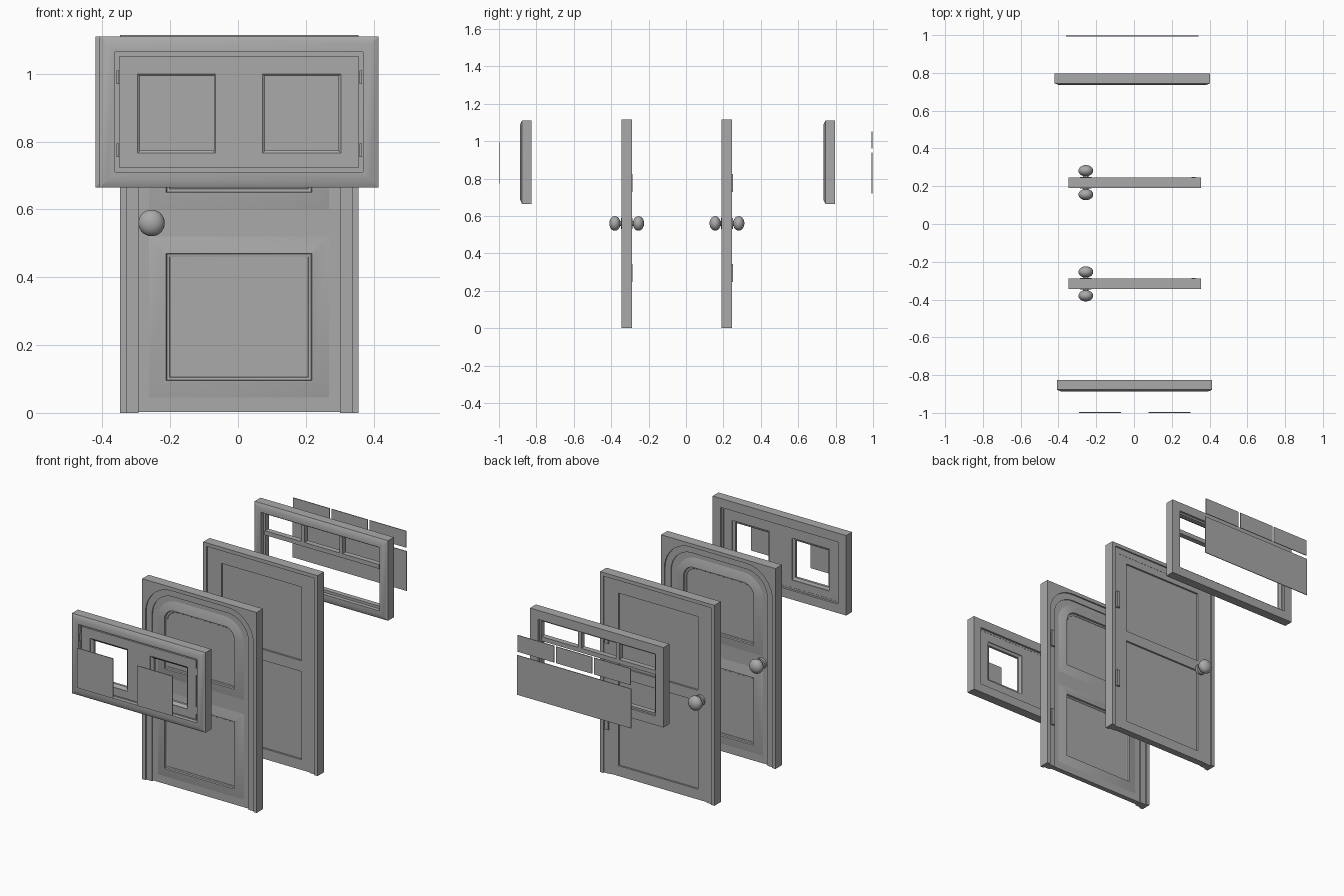
import bpy, bmesh, math
from mathutils import Matrix

if "Cube" in bpy.data.objects:
    bpy.data.objects.remove(bpy.data.objects["Cube"])

MAT = bpy.data.materials.new("plain_grey")
MAT.diffuse_color = (0.40, 0.40, 0.40, 1)
MAT.use_nodes = True
MAT.node_tree.nodes["Principled BSDF"].inputs["Base Color"].default_value = MAT.diffuse_color


def finish(name, bm):
    bmesh.ops.remove_doubles(bm, verts=bm.verts[:], dist=1e-5)
    bmesh.ops.recalc_face_normals(bm, faces=bm.faces[:])
    me = bpy.data.meshes.new(name)
    bm.to_mesh(me)
    bm.free()
    me.materials.append(MAT)
    ob = bpy.data.objects.new(name, me)
    bpy.context.collection.objects.link(ob)
    bpy.context.view_layer.objects.active = ob
    ob.select_set(True)
    bpy.ops.object.shade_smooth_by_angle(angle=math.radians(30))
    ob.select_set(False)
    return ob


def boxes(name, y0, y1, rects):
    """Join boxes of the same depth, each given as x0, x1, z0, z1."""
    bm = bmesh.new()
    for x0, x1, z0, z1 in rects:
        m = Matrix.Translation(((x0 + x1) / 2, (y0 + y1) / 2, (z0 + z1) / 2))
        m = m @ Matrix.Diagonal((x1 - x0, y1 - y0, z1 - z0, 1))
        bmesh.ops.create_cube(bm, size=1, matrix=m)
    return finish(name, bm)


def outline(x0, x1, z0, z1, r, n=10):
    """Rectangle path whose two top corners are rounded by r."""
    pts = [(x0, z0)]
    for cx, a0 in ((x0 + r, math.pi), (x1 - r, math.pi / 2)):
        for i in range(n + 1):
            a = a0 - math.pi / 2 * i / n
            pts.append((cx + r * math.cos(a), z1 - r + r * math.sin(a)))
    return pts + [(x1, z0)]


def sweep(name, rect, profile, cap=False, open_bottom=False):
    """Sweep a profile of (inset, y, corner radius) around a rectangle."""
    x0, x1, z0, z1 = rect
    bm = bmesh.new()
    loops = []
    for d, y, r in profile:
        zb = z0 if open_bottom else z0 + d
        loops.append([bm.verts.new((x, y, z)) for x, z in outline(x0 + d, x1 - d, zb, z1 - d, r)])
    pairs = list(zip(loops, loops[1:])) + ([] if cap else [(loops[-1], loops[0])])
    count = len(loops[0])
    for a, b in pairs:
        for i in range(count - 1 if open_bottom else count):
            j = (i + 1) % count
            bm.faces.new((a[i], a[j], b[j], b[i]))
    if cap:
        bm.faces.new(loops[-1])
    if open_bottom:
        bm.faces.new([lp[0] for lp in loops])
        bm.faces.new([lp[-1] for lp in loops])
    return finish(name, bm)


def knob(name, x, y, z, side):
    """Round knob with neck and rosette, side is -1 for front, 1 for back."""
    bm = bmesh.new()
    bmesh.ops.create_uvsphere(bm, u_segments=24, v_segments=14, radius=1,
                              matrix=Matrix.Translation((x, y + side * 0.04, z)) @ Matrix.Diagonal((0.039, 0.03, 0.039, 1)))
    for rad, depth in ((0.03, 0.016), (0.014, 0.06)):
        bmesh.ops.create_cone(bm, cap_ends=True, segments=24, radius1=rad, radius2=rad, depth=depth,
                              matrix=Matrix.Translation((x, y, z)) @ Matrix.Rotation(math.pi / 2, 4, 'X'))
    finish(name, bm)


def door(name, yc, arch):
    h, x0, x1, top = 0.028, -0.348, 0.356, 1.115
    # Stepped jamb, open at the floor
    r1, r2 = (0.16, 0.13) if arch else (0, 0)
    half = [(0, h, 0), (0.02, h, r1), (0.02, h - 0.008, r1), (0.055, h - 0.008, r2)]
    prof = [(d, yc - y, r) for d, y, r in half] + [(d, yc + y, r) for d, y, r in reversed(half)]
    sweep(name + "_jamb", (x0, x1, 0, top), prof, open_bottom=True)
    lx0, lx1, lt = x0 + 0.055, x1 - 0.055, top - 0.055
    f = h - 0.014
    if arch:
        # Leaf with rounded head and raised panel mouldings on both faces
        bm = bmesh.new()
        rings = [[bm.verts.new((x, yc + s * f, z)) for x, z in outline(lx0, lx1, 0.003, lt, r2)] for s in (-1, 1)]
        n = len(rings[0])
        for i in range(n):
            j = (i + 1) % n
            bm.faces.new((rings[0][i], rings[0][j], rings[1][j], rings[1][i]))
        for ring in rings:
            bm.faces.new(ring)
        finish(name + "_leaf", bm)
        for s, face in ((-1, "front"), (1, "back")):
            for part, z0, z1, ra, rb in (("lower", 0.045, 0.52, 0, 0), ("upper", 0.60, 1.035, 0.12, 0.06)):
                prof = [(0, f, ra), (0.045, f + 0.013, rb + 0.01), (0.05, f + 0.013, rb),
                        (0.052, f + 0.004, rb), (0.06, f + 0.002, rb), (0.061, f + 0.0006, rb)]
                sweep(f"{name}_{part}_moulding_{face}", (-0.262, 0.268, z0, z1),
                      [(d, yc + s * y, r) for d, y, r in prof], cap=True)
    else:
        # Stiles and rails around two flat recessed panels
        f = h - 0.009
        px0, px1 = -0.242, 0.25
        boxes(name + "_stiles_and_rails", yc - f, yc + f,
              [(lx0, px0, 0.003, lt), (px1, lx1, 0.003, lt), (px0, px1, 0.003, 0.06),
               (px0, px1, 0.55, 0.61), (px0, px1, 1.02, lt)])
        boxes(name + "_panels", yc - f + 0.01, yc + f - 0.01,
              [(px0, px1, 0.06, 0.55), (px0, px1, 0.61, 1.02)])
    # Knobs and hinges
    for s, face in ((-1, "front"), (1, "back")):
        knob(f"{name}_knob_{face}", -0.255, yc + s * (h - 0.005), 0.56, s)
    boxes(name + "_hinges", yc + h - 0.012, yc + h + 0.003,
          [(0.305, 0.325, z - 0.048, z + 0.048) for z in (0.295, 0.775)])


def window_frame(name, rect, y):
    """Chamfered outer frame with an inner stop, front face at y."""
    prof = [(0, y + 0.01), (0.022, y), (0.046, y), (0.046, y + 0.022),
            (0.06, y + 0.022), (0.06, y + 0.05), (0.05, y + 0.05), (0.05, y + 0.062), (0, y + 0.062)]
    sweep(name, rect, [(d, yy, 0) for d, yy in prof])


# Two-light window
window_frame("front_window_frame", (-0.408, 0.414, 0.665, 1.11), -0.887)
sx0, sx1, sz0, sz1 = -0.35, 0.356, 0.722, 1.052
lights = [(-0.296, -0.066, 0.766, 1.0), (0.072, 0.304, 0.766, 1.0)]
boxes("front_window_sash", -0.876, -0.838,
      [(sx0, lights[0][0], sz0, sz1), (lights[0][1], lights[1][0], sz0, sz1), (lights[1][1], sx1, sz0, sz1)]
      + [(a, b, z0, z1) for a, b, _, _ in lights for z0, z1 in ((sz0, 0.766), (1.0, sz1))])
for side, r in zip(("left", "right"), lights):
    sweep(side + "_glazing_bead", r, [(0, -0.874, 0), (0.008, -0.868, 0), (0.014, -0.862, 0),
                                     (0.014, -0.848, 0), (0, -0.842, 0)])
boxes("front_window_hinges", -0.88, -0.86,
      [(x - 0.004, x + 0.004, z - 0.02, z + 0.02) for x in (-0.355, 0.362) for z in (0.775, 0.99)])
boxes("front_window_panes", -1.0, -0.996, [(-0.29, -0.07, 0.773, 0.995), (0.078, 0.298, 0.773, 0.995)])

# Arched panel door and plain panel door
door("arched_door", -0.317, True)
door("plain_door", 0.219, False)

# Window with three small lights above a wide one
window_frame("back_window_frame", (-0.42, 0.402, 0.665, 1.11), 0.735)
bars = (-0.126, 0.108)
boxes("back_window_bars", 0.75, 0.78,
      [(-0.362, 0.344, 0.936, 0.96)] + [(x - 0.01, x + 0.01, 0.96, 1.052) for x in bars])
edges = (-0.362,) + bars + (0.344,)
boxes("back_window_panes", 0.993, 0.997, [(-0.36, 0.342, 0.72, 0.94)]
      + [(a + 0.006, b - 0.006, 0.96, 1.052) for a, b in zip(edges, edges[1:])])
